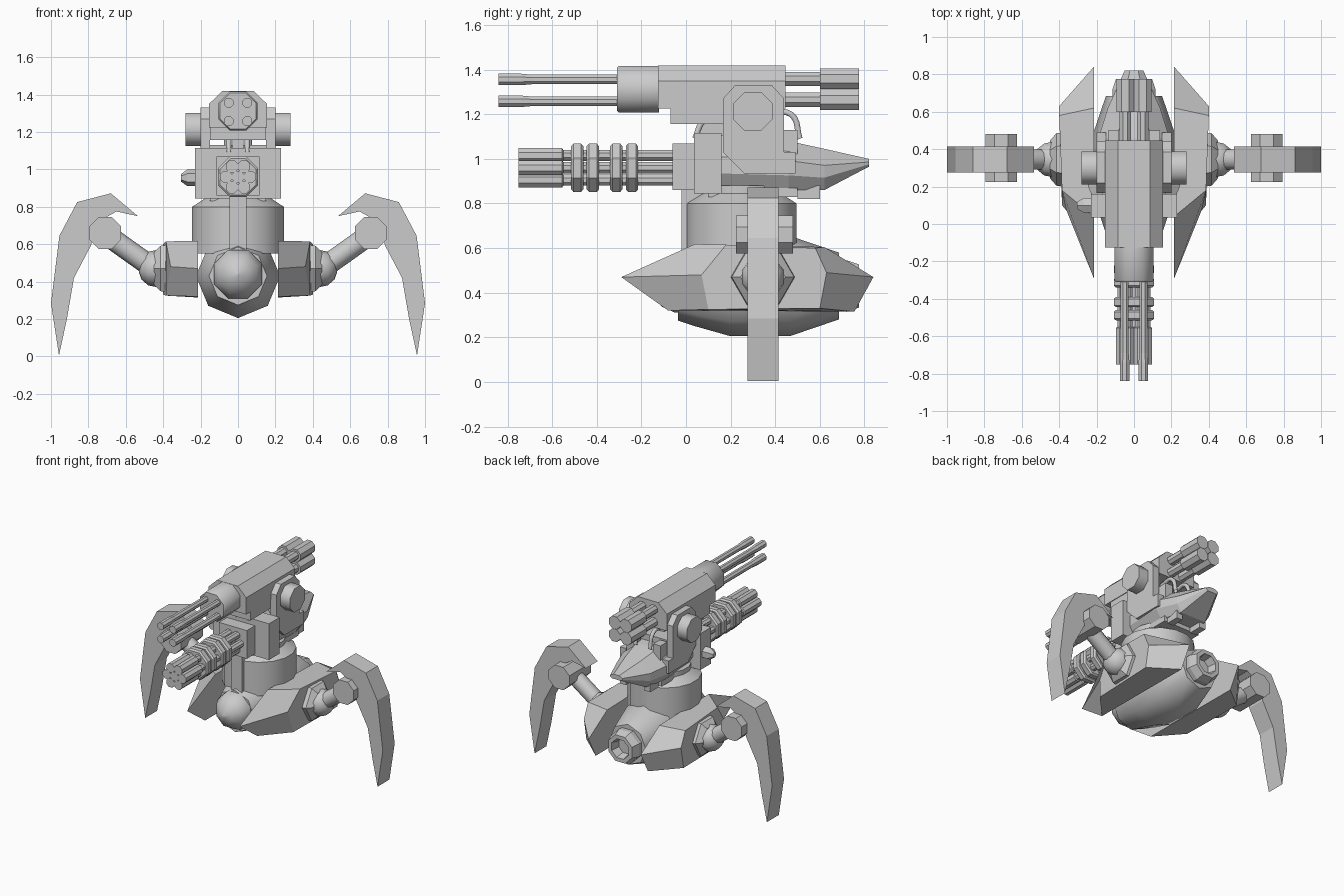
import bpy, bmesh, math
from mathutils import Vector

if "Cube" in bpy.data.objects:
    bpy.data.objects.remove(bpy.data.objects["Cube"])


def make(name, verts, faces, smooth=False):
    me = bpy.data.meshes.new(name)
    me.from_pydata([tuple(v) for v in verts], [], faces)
    bm = bmesh.new()
    bm.from_mesh(me)
    bmesh.ops.remove_doubles(bm, verts=bm.verts, dist=1e-5)
    bmesh.ops.recalc_face_normals(bm, faces=bm.faces)
    bm.to_mesh(me)
    bm.free()
    ob = bpy.data.objects.new(name, me)
    bpy.context.collection.objects.link(ob)
    if smooth:
        bpy.ops.object.select_all(action='DESELECT')
        ob.select_set(True)
        bpy.context.view_layer.objects.active = ob
        bpy.ops.object.shade_smooth_by_angle(angle=math.radians(50))
    return ob


def loft(name, rings, smooth=False):
    """Skin a list of equal-length rings and cap both ends."""
    n = len(rings[0])
    verts = [v for r in rings for v in r]
    faces = [(k * n + i, k * n + (i + 1) % n, (k + 1) * n + (i + 1) % n, (k + 1) * n + i)
             for k in range(len(rings) - 1) for i in range(n)]
    last = (len(rings) - 1) * n
    faces += [tuple(range(n)), tuple(range(last, last + n))]
    return make(name, verts, faces, smooth)


def box(name, x0, x1, y0, y1, z0, z1):
    return loft(name, [[(x0, y0, z), (x1, y0, z), (x1, y1, z), (x0, y1, z)] for z in (z0, z1)])


def turn(name, a, b, profile, n=8, phase=0.5, smooth=False):
    """Lathe (t, radius) pairs about the axis a-b, t measured in units from a."""
    a, b = Vector(a), Vector(b)
    d = (b - a).normalized()
    u = d.cross(Vector((0, 0, 1)) if abs(d.z) < .9 else Vector((0, 1, 0))).normalized()
    w = u.cross(d)
    rings = []
    for t, r in profile:
        rings.append([a + d * t + (u * math.cos(q) + w * math.sin(q)) * r
                      for q in [(i + phase) * math.tau / n for i in range(n)]])
    return loft(name, rings, smooth)


def rod(name, a, b, r, n=8, phase=0.5, smooth=False):
    return turn(name, a, b, [(0, r), ((Vector(b) - Vector(a)).length, r)], n, phase, smooth)


def along_y(name, x, z, profile, n=8, phase=0.5, smooth=False):
    return turn(name, (x, 0, z), (x, 1, z), profile, n, phase, smooth)


def hose(name, pts, r):
    cu = bpy.data.curves.new(name, 'CURVE')
    cu.dimensions = '3D'
    cu.bevel_depth, cu.bevel_resolution, cu.resolution_u = r, 1, 5
    sp = cu.splines.new('BEZIER')
    sp.bezier_points.add(len(pts) - 1)
    for p, co in zip(sp.bezier_points, pts):
        p.co = co
        p.handle_left_type = p.handle_right_type = 'AUTO'
    bpy.context.collection.objects.link(bpy.data.objects.new(name, cu))


# Lower body: lathed drum, nose dome and hollow rear exhaust
along_y("body_drum", 0, .43, [(-.035, .155), (.04, .18), (.2, .225), (.465, .225), (.685, .15)], 8, 0, True)
along_y("nose_dome", 0, .44, [(-.17, .001), (-.15, .06), (-.11, .11), (-.05, .14), (0, .14)], 8, .5, True)
along_y("rear_exhaust", 0, .43, [(.6, .12), (.72, .125), (.775, .105), (.775, .075), (.71, .06)])

# Neck between body and turret
turn("neck", (0, .25, .55), (0, .25, 1), [(0, .25), (.25, .25), (.295, .18), (.33, .18)], 16, .5, True)
box("neck_front_post", -.045, .045, -.02, .1, .56, .86)

# Turret: chamfered hull tapering into a rear beak
hull = []
for y, w, z0, z1 in [(.14, .17, .86, 1.11), (.46, .19, .86, 1.08), (.62, .14, .86, 1.045), (.82, .05, .965, 1.0)]:
    h = z1 - z0
    hull.append([(s * w * k, y, z0 + h * f) for s, k, f in
                 [(-1, .75, 0), (1, .75, 0), (1, 1, .3), (1, 1, .6), (1, .45, 1), (-1, .45, 1), (-1, 1, .6), (-1, 1, .3)]])
loft("turret_hull", hull)
box("turret_front_plate", -.23, .23, .035, .16, .845, 1.115)
box("turret_gun_socket", -.115, .115, -.06, .04, .86, 1.07)
box("turret_underside", -.15, .15, .1, .5, .83, .87)
for s in (-1, 1):
    box("underside_foot", s * .1 - .025, s * .1 + .025, .5, .6, .82, .88)
    box("turret_rear_block", s * .11 - .03, s * .11 + .03, .42, .5, 1.0, 1.13)
turn("side_sensor", (-.2, .1, .955), (-1, .1, .955), [(0, .045), (.07, .045), (.105, .02)], 6)

# Rotary gun: seven barrels, thick muzzles and four clamp rings
for i in range(7):
    q = i * math.tau / 6
    r = .064 if i < 6 else 0
    along_y("rotary_barrel", r * math.cos(q), .96 + r * math.sin(q),
            [(-.75, .024), (-.75, .035), (-.555, .035), (-.55, .027), (0, .027)], 8)
for y0 in (-.515, -.445, -.34, -.27):
    along_y("rotary_clamp", 0, .96, [(y0, .105), (y0 + .01, .117), (y0 + .045, .117), (y0 + .055, .105)])
along_y("rotary_collar", 0, .96, [(-.06, .1), (0, .1)])

# Upper cannon: body, sleeve, four barrels and four rear cylinders
section = [(-.155, 1.225), (.155, 1.225), (.155, 1.35), (.085, 1.418), (-.085, 1.418), (-.155, 1.35)]
loft("cannon_body", [[(x, y, z) for x, z in section] for y in (-.125, .447)])
box("cannon_lower_block", -.15, .15, -.07, .3, 1.157, 1.235)
along_y("cannon_sleeve", 0, 1.312, [(-.31, .105), (-.3, .113), (-.12, .113)], 8, .5, True)
for sx in (-1, 1):
    for sz in (-1, 1):
        along_y("cannon_barrel", sx * .05, 1.307 + sz * .049,
                [(-.84, .018), (-.84, .028), (-.74, .028), (-.69, .023), (-.28, .023)])
        along_y("cannon_rear_cylinder", sx * .047, 1.312 + sz * .047,
                [(.43, .034), (.6, .034), (.6, .05), (.775, .05)])

# Cannon cradle: side arms, pivots, centre post and hoses
arm = [(.166, 1.27), (.22, 1.33), (.385, 1.33), (.44, 1.27), (.44, 1.03), (.49, 1.03), (.49, .935), (.26, .935), (.166, 1.03)]
for s in (-1, 1):
    loft("cradle_arm", [[(s * x, y, z) for y, z in arm] for x in (.15, .2)])
    rod("cradle_pivot", (s * .15, .3, 1.213), (s * .28, .3, 1.213), .095, 8, .5, True)
    hose("front_hose", [(s * .05, .04, 1.09), (s * .05, .08, 1.17), (s * .05, .17, 1.19)], .015)
    hose("rear_hose", [(s * .06, .36, 1.2), (s * .06, .47, 1.2), (s * .06, .51, 1.09)], .015)
box("cradle_post", -.03, .03, .06, .3, 1.08, 1.2)
box("cradle_crossbar", -.16, .16, .24, .4, 1.08, 1.13)

# Side pods and legs, mirrored left and right
inner = [(-.29, .47), (.04, .618), (.62, .605), (.84, .47), (.755, .315), (-.08, .32)]
outer = [(.36, .07, .48), (.385, .18, .615), (.4, .58, .6), (.4, .63, .49), (.4, .6, .33), (.385, .1, .325)]
blade = [(.535, .75), (.68, .872), (.86, .825), (.955, .645), (1.0, .285), (.957, .005),
         (.915, .2), (.877, .42), (.785, .595), (.765, .71), (.65, .775)]
for s in (-1, 1):
    loft("side_pod", [[(s * .215, y, z) for y, z in inner], [(s * x, y, z) for x, y, z in outer]])
    hip = (s * .38, .345, .47)
    turn("hip_socket", hip, (s, .345, .47), [(0, .145), (.035, .14), (.07, .1)], 6, 0)
    turn("hip_ball", hip, (s, .345, .47), [(0, .09), (.05, .1), (.1, .09), (.135, .06), (.15, .02)], 10, .5, True)
    rod("upper_leg", (s * .45, .345, .47), (s * .71, .345, .655), .057, 10, .5, True)
    rod("knee_joint", (s * .71, .225, .66), (s * .71, .48, .66), .092, 8)
    loft("leg_blade", [[(s * x, y, z) for x, z in blade] for y in (.275, .415)])
